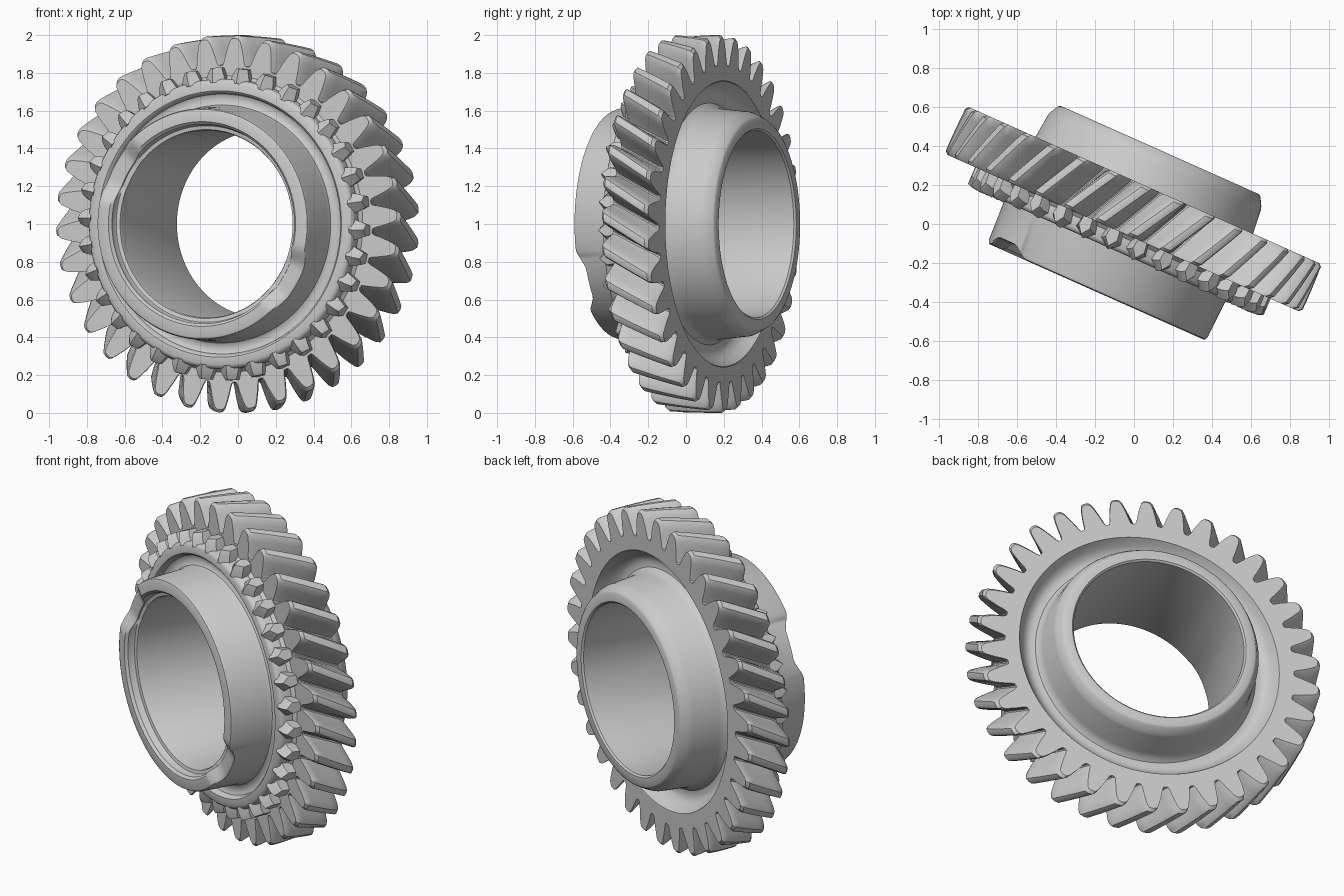
import bpy, bmesh, math
from mathutils import Vector

if "Cube" in bpy.data.objects:
    bpy.data.objects.remove(bpy.data.objects["Cube"])

# Gear frame: axis A lies level and points to the back, T runs across the disc
TILT = math.radians(24)
T = Vector((math.cos(TILT), -math.sin(TILT), 0))
A = Vector((math.sin(TILT), math.cos(TILT), 0))
Z = Vector((0, 0, 1))
CENTRE = Vector((-0.03, 0.013, 1.0))
FRONT, BACK, INNER = -0.065, 0.203, 0.765


def place(r, ang, a):
    return CENTRE + T * (r * math.cos(ang)) + Z * (r * math.sin(ang)) + A * a


def finish(bm, name, angle=35):
    bmesh.ops.recalc_face_normals(bm, faces=bm.faces[:])
    me = bpy.data.meshes.new(name)
    bm.to_mesh(me)
    bm.free()
    ob = bpy.data.objects.new(name, me)
    bpy.context.collection.objects.link(ob)
    bpy.ops.object.select_all(action='DESELECT')
    ob.select_set(True)
    bpy.context.view_layer.objects.active = ob
    bpy.ops.object.shade_smooth_by_angle(angle=math.radians(angle))
    return ob


def skin(bm, rings):
    """Bridge consecutive closed rings of points with quads."""
    rows = [[bm.verts.new(p) for p in ring] for ring in rings]
    n = len(rows[0])
    for lo, hi in zip(rows, rows[1:]):
        for i in range(n):
            j = (i + 1) % n
            bm.faces.new((lo[i], lo[j], hi[j], hi[i]))


# Hub body: turned profile (radius, axial), from back face round the bore to the front
profile = [
    (INNER + 0.005, BACK - 0.001), (0.755, 0.199), (0.744, 0.18), (0.725, 0.15), (0.70, 0.125),
    (0.67, 0.115), (0.64, 0.12), (0.622, 0.14), (0.612, 0.17), (0.596, 0.335),
    (0.59, 0.35), (0.566, 0.393), (0.555, 0.40), (0.505, 0.40), (0.495, 0.39),
    (0.495, -0.325), (0.50, -0.338), (0.52, -0.342), (0.525, -0.35), (0.528, -0.38),
    (0.542, -0.395), (0.595, -0.395), (0.607, -0.39), (0.613, -0.375),
    (0.622, -0.16), (0.63, -0.135), (0.645, -0.125), (0.675, -0.125), (0.688, -0.132),
    (0.695, -0.155), (0.705, -0.163), (0.745, -0.163), (0.76, -0.155),
    (0.768, -0.14), (0.768, -0.085), (0.785, FRONT - 0.001)]


def notch(ang):
    """Depth of the two opposite scoops in the front rim."""
    best = 0
    for c in (150, -31):
        d = abs((math.degrees(ang) - c + 180) % 360 - 180)
        s = min(max((20 - d) / 13, 0), 1)
        best = max(best, s * s * (3 - 2 * s))
    return 0.05 * best


def rim(a, ang):
    k = notch(ang)
    return max(a, -0.395 + k + 0.2 * (a + 0.395)) if a < -0.3 and k > 0 else a


SEG = 160
angles = [2 * math.pi * i / SEG for i in range(SEG)]
bm = bmesh.new()
skin(bm, [[place(r, g, rim(a, g)) for g in angles] for r, a in profile])
finish(bm, "hub_body")

# Helical gear ring: one tooth outline (pitch fraction, radius) repeated and twisted
TEETH = 34
ROOT = 0.838
half = [(-0.5, ROOT), (-0.45, 0.842), (-0.40, 0.86), (-0.33, 0.905),
        (-0.25, 0.95), (-0.19, 0.98), (-0.12, 0.996)]
tooth = half + [(0, 1.0)] + [(-f, r) for f, r in reversed(half[1:])]
pitch = 2 * math.pi / TEETH
start = math.radians(-82)


def gear_ring(a, scale=1.0, flat=None):
    twist = -0.16 * (a - FRONT) / (BACK - FRONT)
    slim = 0.92 if scale < 1 else 1
    pts = []
    for k in range(TEETH):
        for f, r in tooth:
            ff = f if f == -0.5 else f * slim
            rr = flat or ROOT + (r - ROOT) * scale
            pts.append(place(rr, start + (k + ff) * pitch + twist, a))
    return pts


bm = bmesh.new()
layers = [gear_ring(FRONT, flat=INNER), gear_ring(FRONT, 0.90), gear_ring(FRONT + 0.016)]
layers += [gear_ring(FRONT + 0.016 + (BACK - FRONT - 0.032) * i / 6) for i in range(1, 7)]
layers += [gear_ring(BACK, 0.90), gear_ring(BACK, flat=INNER - 0.008)]
skin(bm, layers)
finish(bm, "helical_gear_ring")

# Clutch teeth: small pointed dogs round the front shoulder
DOGS = 34
plan = [(-0.042, FRONT + 0.005), (-0.055, -0.13), (0, -0.172), (0.055, -0.13), (0.042, FRONT + 0.005)]
bm = bmesh.new()
for k in range(DOGS):
    ang = math.radians(93) - 2 * math.pi * k / DOGS
    levels = []
    for r, w, shrink in ((0.75, 1.1, 0), (0.80, 0.8, 0.005), (0.828, 0.58, 0.016)):
        levels.append([bm.verts.new(place(r, ang + u * w / r, a + (shrink if a < -0.1 else 0)))
                       for u, a in plan])
    for lo, hi in zip(levels, levels[1:]):
        for i in range(5):
            j = (i + 1) % 5
            bm.faces.new((lo[i], lo[j], hi[j], hi[i]))
    bm.faces.new(levels[0])
    bm.faces.new(levels[-1])
finish(bm, "clutch_teeth", 25)
